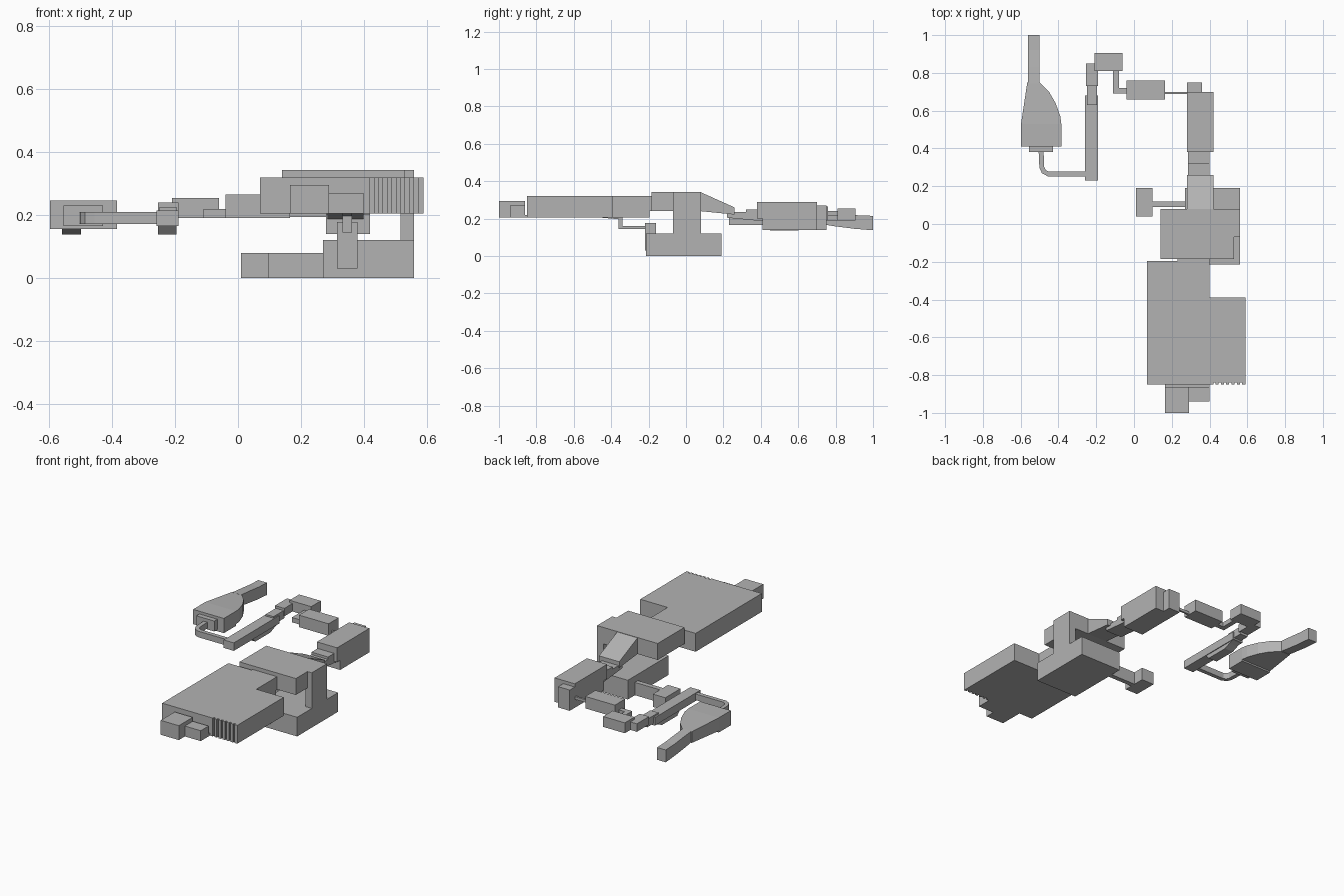
import bpy, bmesh, math
from mathutils import Vector

grey = bpy.data.materials.new("mid grey")
grey.diffuse_color = (0.45, 0.45, 0.45, 1)


def prism(name, pts, lo, hi, axis="z"):
    """Extrude a 2D outline: (x, y) along z, or (y, z) along x."""
    bm = bmesh.new()
    place = (lambda a, b, t: (a, b, t)) if axis == "z" else (lambda a, b, t: (t, a, b))
    low = [bm.verts.new(place(a, b, lo)) for a, b in pts]
    high = [bm.verts.new(place(a, b, hi)) for a, b in pts]
    bm.faces.new(low)
    bm.faces.new(high)
    n = len(pts)
    for i in range(n):
        j = (i + 1) % n
        bm.faces.new((low[i], low[j], high[j], high[i]))
    bmesh.ops.recalc_face_normals(bm, faces=bm.faces)
    me = bpy.data.meshes.new(name)
    bm.to_mesh(me)
    bm.free()
    me.materials.append(grey)
    ob = bpy.data.objects.new(name, me)
    bpy.context.collection.objects.link(ob)
    return ob


def box(name, x0, x1, y0, y1, z0, z1):
    return prism(name, [(x0, y0), (x1, y0), (x1, y1), (x0, y1)], z0, z1)


# Large front slab with a stepped rear corner and a grooved front right edge
outline = [(0.07, -0.85), (0.40, -0.85)]
for i in range(6):
    x = 0.42 + i * 0.028
    outline += [(x, -0.85), (x, -0.838), (x + 0.012, -0.838), (x + 0.012, -0.85)]
outline += [(0.59, -0.85), (0.59, -0.39), (0.40, -0.39), (0.40, -0.195), (0.07, -0.195)]
prism("front_slab", outline, 0.205, 0.32)
box("front_block_large", 0.165, 0.29, -1.0, -0.862, 0.205, 0.295)
box("front_block_small", 0.29, 0.40, -0.94, -0.862, 0.205, 0.27)
box("front_block_joint", 0.165, 0.40, -0.865, -0.845, 0.205, 0.22)
box("slab_joint", 0.23, 0.40, -0.20, -0.17, 0.24, 0.32)

# Central bridge, its side wall and the base
prism("bridge", [(0.14, -0.185), (0.53, -0.185), (0.53, -0.07), (0.56, -0.07),
                 (0.56, 0.08), (0.14, 0.08)], 0.24, 0.343)
box("bridge_wall", 0.517, 0.56, -0.07, 0.08, 0.0, 0.34)
box("base", 0.27, 0.56, -0.215, 0.19, 0.0, 0.12)
box("base_side_arm", 0.095, 0.275, 0.09, 0.12, 0.0, 0.08)
box("base_side_foot", 0.01, 0.097, 0.04, 0.19, 0.0, 0.08)

# Small link between the base and the slab
box("link_post", 0.315, 0.38, -0.22, -0.16, 0.03, 0.178)
prism("link_pipe", [(-0.47, 0.207), (-0.36, 0.197), (-0.36, 0.145), (-0.21, 0.145),
                    (-0.21, 0.162), (-0.34, 0.162), (-0.34, 0.207)], 0.333, 0.362, "x")

# Sloping hanger and the rear arm
prism("hanger", [(0.075, 0.343), (0.26, 0.26), (0.26, 0.222), (0.08, 0.24)], 0.28, 0.42, "x")
prism("rear_arm_neck", [(0.22, 0.205), (0.43, 0.185), (0.43, 0.25), (0.32, 0.25),
                        (0.32, 0.235), (0.22, 0.235)], 0.285, 0.40, "x")
prism("rear_arm", [(0.38, 0.20), (0.41, 0.20), (0.41, 0.14), (0.70, 0.14),
                   (0.70, 0.29), (0.38, 0.29)], 0.28, 0.42, "x")
box("rear_arm_end", 0.28, 0.36, 0.69, 0.75, 0.14, 0.27)

# Chain of blocks across the rear
box("thin_rod", 0.15, 0.29, 0.688, 0.70, 0.193, 0.21)
box("chain_block_near", -0.04, 0.165, 0.66, 0.76, 0.19, 0.265)
prism("chain_elbow", [(-0.11, 0.69), (-0.03, 0.69), (-0.03, 0.72), (-0.08, 0.72),
                      (-0.08, 0.82), (-0.11, 0.82)], 0.19, 0.22)
box("chain_block_far", -0.21, -0.06, 0.81, 0.905, 0.19, 0.255)

# Long arm with stepped rear half
box("long_arm", -0.26, -0.19, 0.23, 0.68, 0.165, 0.215)
box("long_arm_rear", -0.255, -0.19, 0.73, 0.85, 0.19, 0.24)
box("long_arm_step", -0.25, -0.195, 0.63, 0.74, 0.175, 0.225)
prism("long_arm_keel", [(0.42, 0.17), (0.45, 0.138), (0.60, 0.138), (0.64, 0.155),
                        (0.68, 0.17)], -0.255, -0.195, "x")

# Bent pipe joining the long arm to the handle
path = [(-0.25, 0.265), (-0.455, 0.265), (-0.478, 0.278), (-0.488, 0.30), (-0.492, 0.39)]
left, right = [], []
for i, p in enumerate(path):
    a, b = path[max(i - 1, 0)], path[min(i + 1, len(path) - 1)]
    d = (Vector(b) - Vector(a)).normalized() * 0.013
    left.append((p[0] - d.y, p[1] + d.x))
    right.append((p[0] + d.y, p[1] - d.x))
prism("bent_pipe", left + right[::-1], 0.172, 0.21)

# Handle: nose, body, tapering shoulder and drooping tail
box("handle_nose", -0.555, -0.43, 0.38, 0.412, 0.165, 0.23)
box("handle_body", -0.598, -0.385, 0.41, 0.53, 0.155, 0.247)
shoulder = prism("handle_shoulder", [(-0.598, 0.53), (-0.385, 0.53), (-0.39, 0.57), (-0.415, 0.64),
                                     (-0.45, 0.70), (-0.50, 0.75), (-0.565, 0.75)], 0.165, 0.247)
for v in shoulder.data.vertices:
    if v.co.z > 0.2:
        v.co.z -= 0.012 * (v.co.y - 0.53) / 0.22
prism("handle_tail", [(0.745, 0.168), (0.79, 0.160), (0.90, 0.146), (1.0, 0.138), (1.0, 0.215),
                      (0.92, 0.218), (0.83, 0.228), (0.745, 0.236)], -0.56, -0.50, "x")
